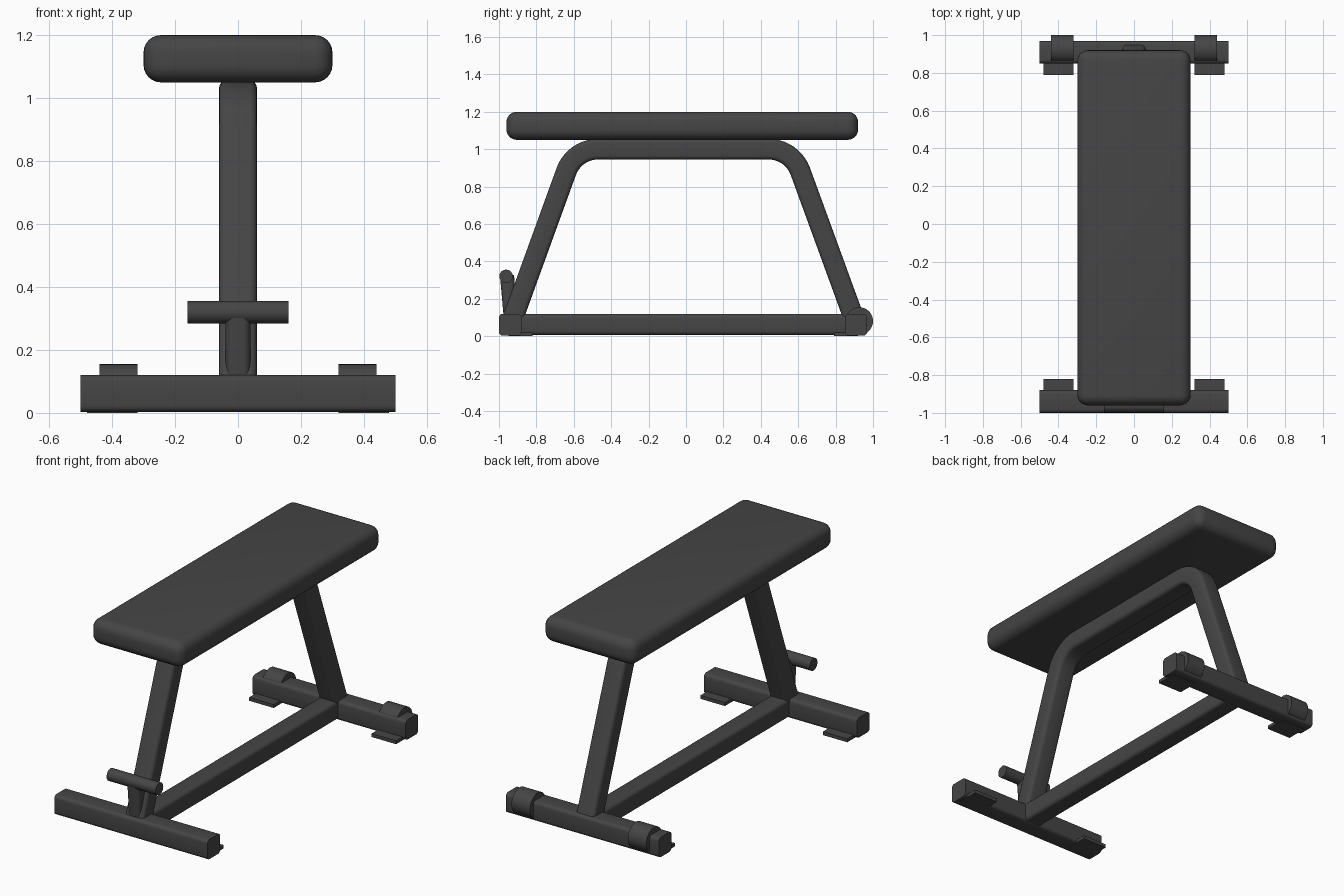
import bpy, bmesh, math
from mathutils import Vector

if "Cube" in bpy.data.objects:
    bpy.data.objects.remove(bpy.data.objects["Cube"])

# One dark grey for the whole bench
grey = bpy.data.materials.new("dark_grey")
grey.diffuse_color = (0.06, 0.06, 0.06, 1)
grey.use_nodes = True
grey.node_tree.nodes["Principled BSDF"].inputs["Base Color"].default_value = grey.diffuse_color


def finish(bm, name, angle=30):
    bmesh.ops.recalc_face_normals(bm, faces=bm.faces[:])
    mesh = bpy.data.meshes.new(name)
    bm.to_mesh(mesh)
    bm.free()
    mesh.materials.append(grey)
    ob = bpy.data.objects.new(name, mesh)
    bpy.context.collection.objects.link(ob)
    bpy.ops.object.select_all(action='DESELECT')
    ob.select_set(True)
    bpy.context.view_layer.objects.active = ob
    bpy.ops.object.shade_smooth_by_angle(angle=math.radians(angle))
    return ob


def box(name, lo, hi, bevel=0.0, segments=3):
    """Box between two corners, with all edges rounded."""
    bm = bmesh.new()
    bmesh.ops.create_cube(bm, size=1)
    for v in bm.verts:
        v.co = [a + (c + 0.5) * (b - a) for a, b, c in zip(lo, hi, v.co)]
    if bevel:
        bmesh.ops.bevel(bm, geom=bm.edges[:], offset=bevel, segments=segments,
                        profile=0.5, affect='EDGES')
    return finish(bm, name)


def rounded_rect(w, h, r, n=4):
    pts = []
    for k, (sx, sy) in enumerate([(1, 1), (-1, 1), (-1, -1), (1, -1)]):
        for i in range(n + 1):
            a = math.pi / 2 * (k + i / n)
            pts.append((sx * (w / 2 - r) + r * math.cos(a),
                        sy * (h / 2 - r) + r * math.sin(a)))
    return pts


def tube(name, path, w, h, r):
    """Rounded rectangular tube along a path in the YZ plane; w is along X."""
    bm = bmesh.new()
    path = [Vector((0, y, z)) for y, z in path]
    rings = []
    for i, p in enumerate(path):
        d0 = (p - path[i - 1]).normalized() if i else None
        d1 = (path[i + 1] - p).normalized() if i < len(path) - 1 else None
        d0, d1 = d0 or d1, d1 or d0
        t = (d0 + d1).normalized()
        side = Vector((0, -t.z, t.y)) / t.dot(d0)
        rings.append([bm.verts.new(p + Vector((u, 0, 0)) + side * v)
                      for u, v in rounded_rect(w, h, r)])
    n = len(rings[0])
    for a, b in zip(rings, rings[1:]):
        for j in range(n):
            bm.faces.new((a[j], a[(j + 1) % n], b[(j + 1) % n], b[j]))
    bm.faces.new(rings[0])
    bm.faces.new(rings[-1])
    return finish(bm, name)


def crossbar(name, y0, y1):
    """Rounded bar along X with flat ends."""
    bm = bmesh.new()
    prof = rounded_rect(y1 - y0, 0.117, 0.02)
    ends = [[bm.verts.new((x, (y0 + y1) / 2 + u, 0.0615 + v)) for u, v in prof]
            for x in (-0.5, 0.5)]
    n = len(prof)
    for j in range(n):
        k = (j + 1) % n
        bm.faces.new((ends[0][j], ends[0][k], ends[1][k], ends[1][j]))
    bm.faces.new(ends[0])
    bm.faces.new(ends[1])
    return finish(bm, name)


def cylinder(name, x0, x1, y, z, r):
    bm = bmesh.new()
    bmesh.ops.create_cone(bm, cap_ends=True, segments=32, radius1=r, radius2=r,
                          depth=x1 - x0)
    for v in bm.verts:
        v.co = ((x0 + x1) / 2 + v.co.z, y + v.co.x, z + v.co.y)
    return finish(bm, name)


def bend(corner, before, after, radius, n=10):
    """Points of a round bend at a corner of the path."""
    c = Vector(corner)
    a, b = (Vector(before) - c).normalized(), (Vector(after) - c).normalized()
    half = a.angle(b) / 2
    centre = c + (a + b).normalized() * radius / math.sin(half)
    s = c + a * radius / math.tan(half) - centre
    e = c + b * radius / math.tan(half) - centre
    w = s.angle(e)
    return [tuple(centre + (s * math.sin((1 - i / n) * w) + e * math.sin(i / n * w))
                  / math.sin(w)) for i in range(n + 1)]


# Padded seat
box("seat", (-0.3, -0.96, 1.05), (0.3, 0.92, 1.2), 0.055, 6)

# Bent main frame: both legs and the rail below the seat
foot_f, top_f, top_b, foot_b = (-0.938, 0.06), (-0.597, 1.0), (0.568, 1.0), (0.911, 0.06)
tube("main_frame",
     [foot_f] + bend(top_f, foot_f, top_b, 0.18) + bend(top_b, top_f, foot_b, 0.18) + [foot_b],
     0.12, 0.11, 0.022)

# Base: lower rail and two crossbars
tube("lower_rail", [(-0.9, 0.063), (0.87, 0.063)], 0.115, 0.112, 0.02)
crossbar("front_crossbar", -1.0, -0.88)
crossbar("back_crossbar", 0.85, 0.968)

# Foot plates and transport wheels on both sides
for s, side in ((-1, "left"), (1, "right")):
    x0, x1 = sorted((s * 0.32, s * 0.48))
    box("front_foot_" + side, (x0, -0.95, 0), (x1, -0.82, 0.02))
    box("back_foot_" + side, (x0, 0.79, 0), (x1, 0.92, 0.02))
    x0, x1 = sorted((s * 0.32, s * 0.44))
    cylinder("wheel_" + side, x0, x1, 0.926, 0.081, 0.074)

# Carrying handle and its bracket
tube("handle_bracket", [(-0.937, 0.1), (-0.957, 0.325)], 0.08, 0.075, 0.025)
cylinder("handle", -0.16, 0.16, -0.962, 0.32, 0.036)
